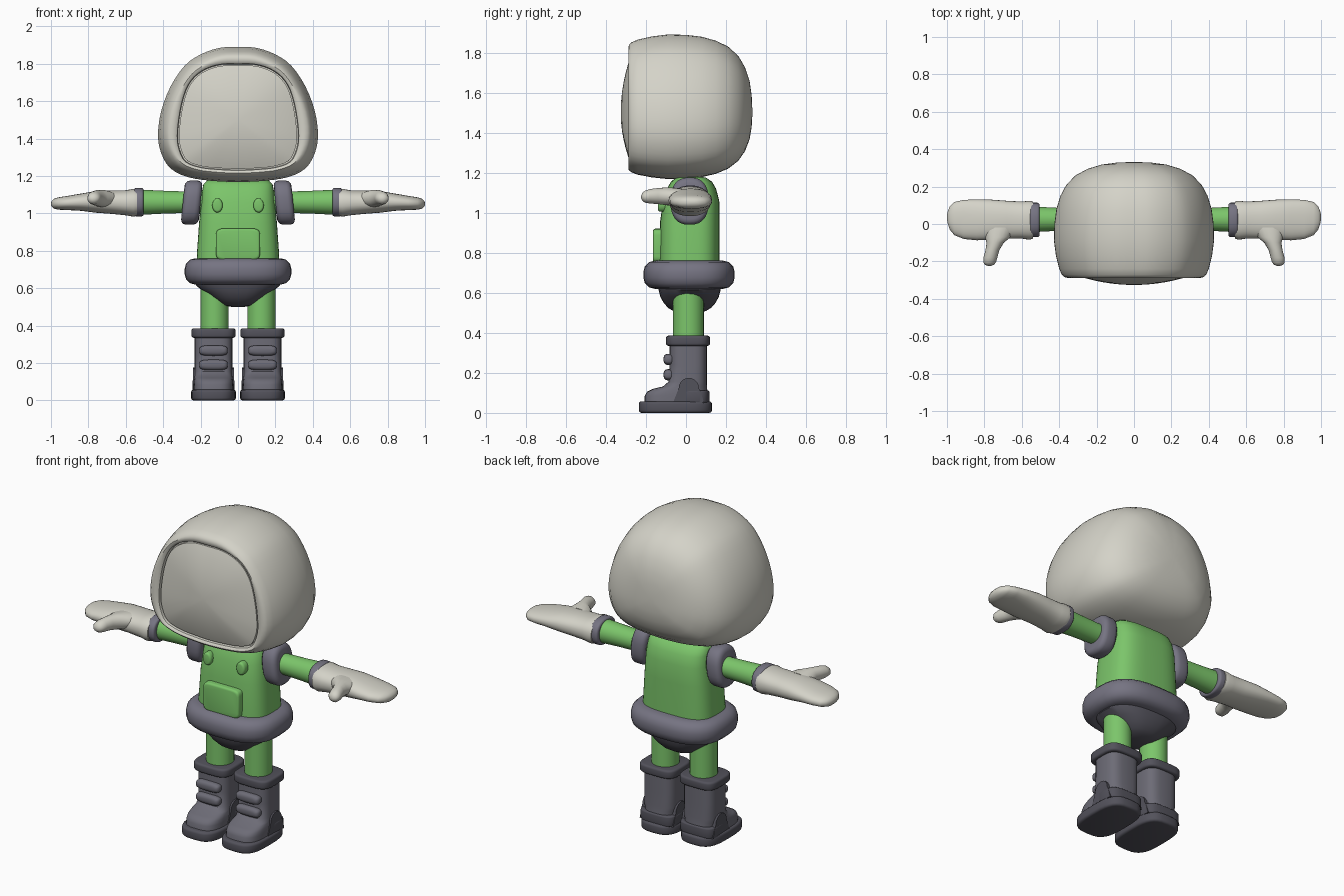
import bpy, bmesh, math
from mathutils import Vector

if "Cube" in bpy.data.objects:
    bpy.data.objects.remove(bpy.data.objects["Cube"])


def material(name, rgb):
    m = bpy.data.materials.new(name)
    m.diffuse_color = (*rgb, 1)
    m.use_nodes = True
    m.node_tree.nodes["Principled BSDF"].inputs["Base Color"].default_value = m.diffuse_color
    return m


CREAM = material("cream", (0.66, 0.65, 0.58))
GREEN = material("suit green", (0.20, 0.56, 0.145))
GREY = material("padding grey", (0.18, 0.174, 0.224))
BOOT = material("boot grey", (0.152, 0.149, 0.182))
DARK = material("dark grey", (0.086, 0.084, 0.105))


def ring(axis, pos, a, b, ra, rb, p=2.0, n=32):
    """Superellipse loop across an axis: a, b centre it, ra, rb are half sizes."""
    pts = []
    for i in range(n):
        t = math.tau * i / n
        c, s = math.cos(t), math.sin(t)
        u = a + ra * math.copysign(abs(c) ** (2 / p), c)
        v = b + rb * math.copysign(abs(s) ** (2 / p), s)
        pts.append(Vector({"x": (pos, u, v), "y": (u, pos, v), "z": (u, v, pos)}[axis]))
    return pts


def loft(name, rings, mat, side=1):
    """Skin loops into a closed solid; side=-1 mirrors it across x."""
    bm = bmesh.new()
    loops = [[bm.verts.new((p.x * side, p.y, p.z)) for p in r] for r in rings]
    n = len(loops[0])
    for r0, r1 in zip(loops, loops[1:]):
        for i in range(n):
            bm.faces.new((r0[i], r0[(i + 1) % n], r1[(i + 1) % n], r1[i]))
    bm.faces.new(loops[0])
    bm.faces.new(loops[-1])
    bmesh.ops.recalc_face_normals(bm, faces=bm.faces)
    me = bpy.data.meshes.new(name)
    bm.to_mesh(me)
    bm.free()
    me.materials.append(mat)
    ob = bpy.data.objects.new(name, me)
    bpy.context.collection.objects.link(ob)
    return ob


def padded(name, axis, lo, hi, a, b, ra, rb, bevel, mat, p=2.0, side=1):
    """Slab along an axis with rounded rims."""
    rings = []
    for end, sgn, angles in ((lo, 1, (0, 30, 60, 90)), (hi, -1, (90, 60, 30, 0))):
        for d in angles:
            t = math.radians(d)
            inset = bevel * (1 - math.sin(t))
            rings.append(ring(axis, end + sgn * bevel * (1 - math.cos(t)),
                              a, b, ra - inset, rb - inset, p))
    return loft(name, rings, mat, side)


def outline(half):
    """Smooth closed x-z loop from its right half, listed from top to bottom."""
    pts = [Vector(p) for p in half] + [Vector((-x, z)) for x, z in half[-2:0:-1]]
    n, out = len(pts), []
    for i in range(n):
        p0, p1, p2, p3 = (pts[(i + k) % n] for k in (-1, 0, 1, 2))
        for t in (0, 1 / 3, 2 / 3):
            out.append(0.5 * (2 * p1 + (p2 - p0) * t + (2 * p0 - 5 * p1 + 4 * p2 - p3) * t * t
                              + (3 * p1 - p0 - 3 * p2 + p3) * t ** 3))
    return out


def scaled(loop, s, y, cz=1.5):
    return [Vector((p.x * s, y, cz + (p.y - cz) * s)) for p in loop]


# Helmet shell with a recessed front opening
shell = outline([(0, 1.89), (.10, 1.885), (.20, 1.85), (.285, 1.79), (.36, 1.68), (.41, 1.55),
                 (.428, 1.42), (.41, 1.32), (.36, 1.24), (.27, 1.195), (.15, 1.175), (0, 1.168)])
opening = outline([(0, 1.80), (.09, 1.798), (.17, 1.775), (.235, 1.73), (.28, 1.66), (.31, 1.55),
                   (.325, 1.42), (.315, 1.34), (.28, 1.275), (.20, 1.245), (.11, 1.235), (0, 1.23)])
rim = [(a + b) / 2 for a, b in zip(scaled(shell, .885, -.288), scaled(opening, 1.02, -.288))]
rings = [scaled(opening, .99, -.25), scaled(opening, 1.0, -.278), scaled(opening, 1.03, -.286), rim]
for y, s in ((-.284, .87), (-.272, .90), (-.24, .935), (-.17, .975), (-.09, 1), (0, .995),
             (.08, .97), (.15, .92), (.21, .845), (.26, .73), (.295, .58), (.318, .40),
             (.328, .22), (.331, .06)):
    rings.append(scaled(shell, s, y))
loft("helmet", rings, CREAM)

# Bulging visor
loft("visor", [scaled(opening, .97, -.24)]
     + [scaled(opening, s, -.27 - .056 * (1 - s * s))
        for s in (.97, .9, .8, .65, .5, .35, .2, .06)], CREAM)

# Torso, belt and pelvis
loft("torso", [ring("z", z, 0, (f + k) / 2, w, (k - f) / 2, 3.2, 48) for z, w, f, k in
               ((.68, .222, -.135, .168), (.78, .22, -.135, .168), (.95, .208, -.13, .168),
                (1.06, .198, -.115, .166), (1.12, .192, -.095, .15), (1.155, .185, -.075, .13),
                (1.175, .165, -.05, .10), (1.18, .12, -.02, .07))], GREEN)
padded("belt", "z", .62, .76, 0, .015, .285, .228, .055, GREY, 2.7)
loft("pelvis", [ring("z", z, 0, .018, w, d, 2.5) for z, w, d in
                ((.66, .235, .16), (.615, .225, .155), (.58, .18, .146), (.55, .145, .13),
                 (.525, .112, .108), (.508, .08, .08), (.50, .03, .03))], DARK)

# Chest pocket and buttons
padded("pocket", "y", -.165, -.09, 0, .835, .118, .085, .012, GREEN, 7)
for s, label in ((1, "left"), (-1, "right")):
    padded(label + "_button", "y", -.14, -.09, .11, 1.043, .028, .038, .012, GREEN, 2, s)

for s, label in ((1, "left_"), (-1, "right_")):
    # Shoulder pad, leaning inward toward the top
    pad = padded(label + "shoulder_pad", "x", .20, .295, .018, 1.058, .095, .118, .028, GREY, 2.5, s)
    for v in pad.data.vertices:
        v.co.x -= s * (v.co.z - 1.058) * .1

    # Arm and wrist cuff
    loft(label + "arm", [ring("x", x, .025, 1.06, r, r) for x, r in
                         ((.18, .064), (.30, .058), (.42, .062), (.53, .068))], GREEN, s)
    padded(label + "wrist_cuff", "x", .505, .557, .022, 1.06, .092, .076, .012, GREY, 2.3, s)

    # Mitten and thumb
    loft(label + "mitten", [ring("x", x, (lo + hi) / 2, z, (hi - lo) / 2, h, 2.3)
                            for x, lo, hi, z, h in
                            ((.54, -.078, .12, 1.057, .07), (.56, -.084, .124, 1.057, .074),
                             (.60, -.078, .12, 1.057, .067), (.68, -.078, .124, 1.06, .062),
                             (.76, -.085, .13, 1.062, .058), (.84, -.087, .131, 1.06, .046),
                             (.91, -.08, .129, 1.056, .038), (.96, -.06, .118, 1.053, .033),
                             (.985, -.03, .095, 1.052, .026), (.997, .005, .065, 1.052, .014),
                             (1.0, .025, .045, 1.052, .004))], CREAM, s)
    loft(label + "thumb", [ring("y", y, x, z, w, h, 2, 20) for y, x, z, w, h in
                           ((-.02, .715, 1.075, .09, .045), (-.07, .728, 1.08, .068, .046),
                            (-.10, .742, 1.082, .046, .044), (-.14, .757, 1.083, .037, .04),
                            (-.18, .768, 1.082, .037, .036), (-.205, .772, 1.08, .034, .03),
                            (-.218, .773, 1.079, .024, .02), (-.224, .773, 1.078, .008, .007))],
         CREAM, s)

    # Leg
    loft(label + "leg", [ring("z", z, .125, .012, .075, .077) for z in (.34, .60)], GREEN, s)

    # Boot upper, from toe box to shaft
    loft(label + "boot", [ring("z", z, .131, (f + k) / 2, w, (k - f) / 2, 3.2) for z, w, f, k in
                          ((.04, .107, -.208, .108), (.085, .106, -.206, .108),
                           (.105, .104, -.195, .107), (.12, .102, -.165, .106),
                           (.132, .101, -.115, .105), (.155, .101, -.088, .104),
                           (.24, .101, -.082, .104), (.345, .101, -.082, .104))], BOOT, s)
    padded(label + "boot_cuff", "z", .335, .386, .131, .01, .118, .11, .012, DARK, 4, s)
    padded(label + "sole", "z", 0, .058, .131, -.053, .12, .183, .014, DARK, 3.2, s)

    # Low heel guard and rounded ankle guard
    padded(label + "heel_guard", "z", .05, .112, .131, .035, .112, .082, .008, DARK, 3.5, s)
    arch = [(-.065, .05), (-.045, .10)]
    arch += [(.014 - .05 * math.cos(math.pi * i / 10), .125 + .05 * math.sin(math.pi * i / 10))
             for i in range(11)]
    arch += [(.075, .10), (.09, .05)]
    loft(label + "ankle_guard", [[Vector((x, y, z)) for y, z in arch] for x in (.021, .241)],
         DARK, s)

    # Front straps
    for i, z in enumerate((.19, .267)):
        padded(f"{label}strap_{i + 1}", "y", -.112, -.06, .131, z, .076, .028, .02, BOOT, 3.5, s)

# Smooth shading with crisp edges
for ob in bpy.context.scene.objects:
    ob.select_set(True)
    bpy.context.view_layer.objects.active = ob
bpy.ops.object.shade_smooth_by_angle(angle=math.radians(38))
